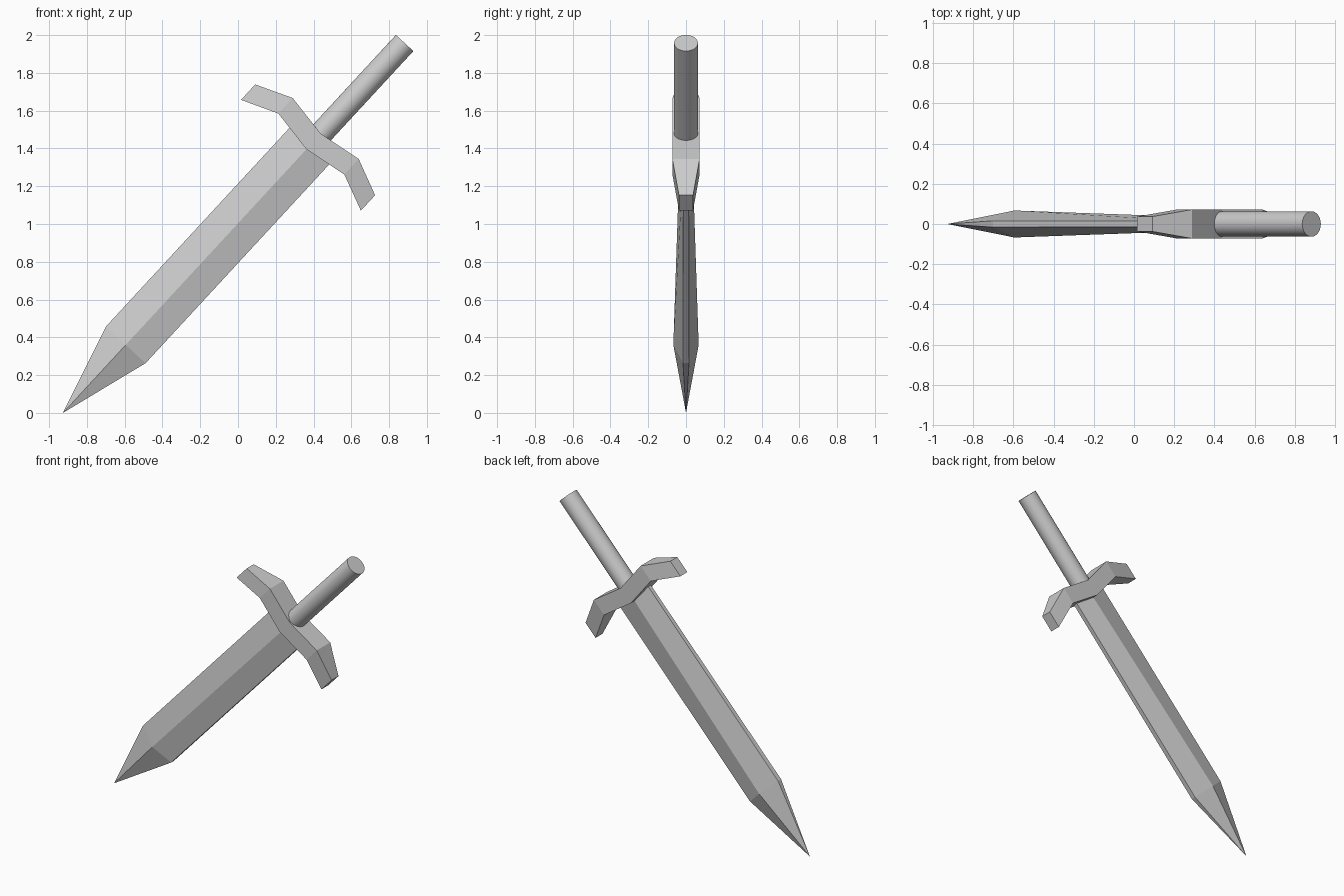
import bpy, bmesh, math
from mathutils import Matrix

if "Cube" in bpy.data.objects:
    bpy.data.objects.remove(bpy.data.objects["Cube"])

# Sword axis: local z runs from blade tip to handle end, then leans in the xz plane
TILT = Matrix.Translation((-0.927, 0, 0)) @ Matrix.Rotation(math.atan2(1.809, 1.958), 4, 'Y')
LENGTH = 2.666


def loft(name, rings):
    """Skin a row of equal-sized rings, cap the ends and weld collapsed points."""
    bm = bmesh.new()
    rows = [[bm.verts.new(p) for p in ring] for ring in rings]
    n = len(rows[0])
    for a, b in zip(rows, rows[1:]):
        for i in range(n):
            j = (i + 1) % n
            bm.faces.new((a[i], a[j], b[j], b[i]))
    bm.faces.new(rows[0])
    bm.faces.new(rows[-1])
    bmesh.ops.remove_doubles(bm, verts=bm.verts, dist=1e-5)
    bmesh.ops.recalc_face_normals(bm, faces=bm.faces)
    mesh = bpy.data.meshes.new(name)
    bm.to_mesh(mesh)
    bm.free()
    obj = bpy.data.objects.new(name, mesh)
    bpy.context.collection.objects.link(obj)
    obj.matrix_world = TILT
    return obj


def blade_ring(z, width, ridge, edge):
    return [(-width, -edge, z), (0, -ridge, z), (width, -edge, z),
            (width, edge, z), (0, ridge, z), (-width, edge, z)]


def guard_ring(x, low, high, depth):
    return [(x, -depth, low), (x, depth, low), (x, depth, high), (x, -depth, high)]


# Blade: ridged six-sided section, pointed tip
loft("blade", [blade_ring(0, 0, 0, 0),
               blade_ring(0.49, 0.143, 0.067, 0.016),
               blade_ring(1.96, 0.143, 0.031, 0.014)])

# Cross guard: drooping, tapered arms
half = [(0.432, 1.857, 1.968, 0.037), (0.238, 1.938, 2.05, 0.072)]
stations = [(-x, *r) for x, *r in half] + [(0, 1.90, 2.012, 0.072)] + half[::-1]
loft("cross_guard", [guard_ring(*s) for s in stations])

# Handle: plain round rod
start = 1.97
bpy.ops.mesh.primitive_cylinder_add(vertices=32, radius=0.063, depth=LENGTH - start)
handle = bpy.context.object
handle.name = "handle"
handle.matrix_world = TILT @ Matrix.Translation((0, 0, (LENGTH + start) / 2))
bpy.ops.object.shade_smooth_by_angle(angle=math.radians(30))
